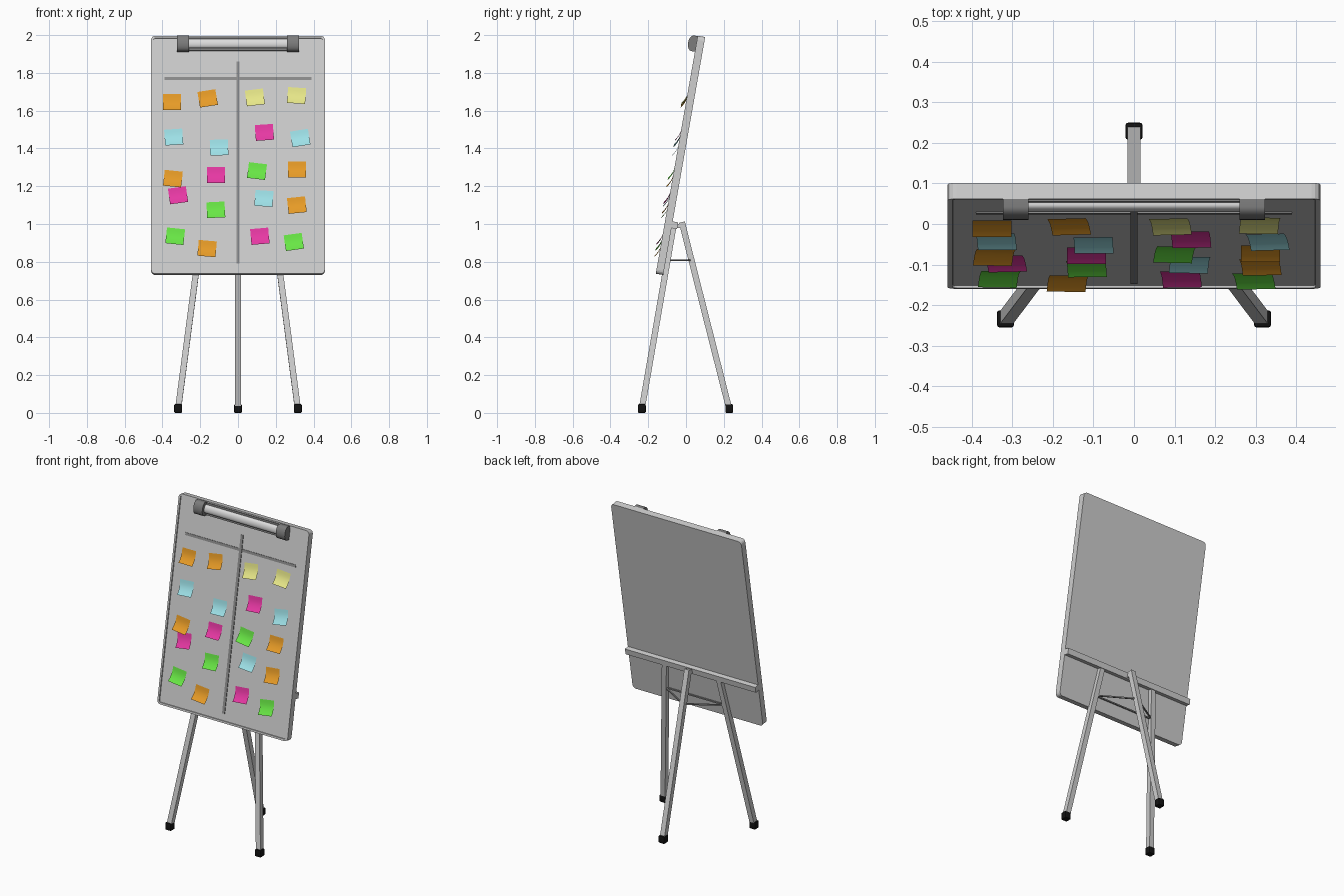
import bpy, bmesh, math
from mathutils import Matrix, Vector

cube = bpy.data.objects.get("Cube")
if cube:
    bpy.data.objects.remove(cube)


def material(name, r, g, b, rough=0.6):
    m = bpy.data.materials.new(name)
    m.use_nodes = True
    m.diffuse_color = (r, g, b, 1)
    shader = m.node_tree.nodes["Principled BSDF"]
    shader.inputs["Base Color"].default_value = (r, g, b, 1)
    shader.inputs["Roughness"].default_value = rough
    return m


GREY = material("light grey", 0.62, 0.62, 0.62)
PALE = material("pale grey", 0.72, 0.72, 0.72)
LINE = material("line grey", 0.27, 0.27, 0.27)
DARK = material("clip grey", 0.2, 0.2, 0.2)
BLACK = material("rubber black", 0.006, 0.006, 0.006)
ORANGE = material("orange paper", 0.8, 0.33, 0.02)
YELLOW = material("yellow paper", 0.8, 0.8, 0.25)
CYAN = material("cyan paper", 0.34, 0.75, 0.8)
PINK = material("pink paper", 0.8, 0.04, 0.37)
GREEN = material("green paper", 0.14, 0.8, 0.06)

# Board frame: origin at the lower front edge, x across, y backward, z up the slope
TILT = math.radians(10)
BOARD = Matrix.Translation((0, -0.16, 0.737)) @ Matrix.Rotation(-TILT, 4, "X")
WIDTH, HEIGHT, THICK, RECESS = 0.92, 1.279, 0.04, 0.006


def finish(bm, name, mat, matrix=Matrix()):
    bmesh.ops.recalc_face_normals(bm, faces=bm.faces)
    mesh = bpy.data.meshes.new(name)
    bm.to_mesh(mesh)
    bm.free()
    mesh.materials.append(mat)
    ob = bpy.data.objects.new(name, mesh)
    bpy.context.collection.objects.link(ob)
    ob.matrix_world = matrix
    return ob


def box_mesh(size, center=(0, 0, 0)):
    bm = bmesh.new()
    bmesh.ops.create_cube(bm, size=1)
    bmesh.ops.scale(bm, vec=size, verts=bm.verts)
    bmesh.ops.translate(bm, vec=center, verts=bm.verts)
    return bm


def box(name, size, center, mat, matrix=Matrix(), bevel=0):
    bm = box_mesh(size, center)
    if bevel:
        bmesh.ops.bevel(bm, geom=bm.edges[:], offset=bevel, segments=2,
                        affect="EDGES", profile=0.5)
    return finish(bm, name, mat, matrix)


def beam(name, start, end, size, mat):
    start, end = Vector(start), Vector(end)
    z = (end - start).normalized()
    side = Vector((0, 1, 0)) if abs(z.x) > 0.7 else Vector((1, 0, 0))
    x = (side - z * side.dot(z)).normalized()
    rot = Matrix((x, z.cross(x), z)).transposed().to_4x4()
    length = (end - start).length
    return box(name, (size, size, length), (0, 0, length / 2), mat,
               Matrix.Translation(start) @ rot)


def profile_bar(name, points, x0, x1, mat, matrix):
    """Extrude a (y, z) outline along x."""
    bm = bmesh.new()
    face = bm.faces.new([bm.verts.new((x0, y, z)) for y, z in points])
    new = bmesh.ops.extrude_face_region(bm, geom=[face])["geom"]
    bmesh.ops.translate(bm, vec=(x1 - x0, 0, 0),
                        verts=[v for v in new if isinstance(v, bmesh.types.BMVert)])
    return finish(bm, name, mat, matrix)


# Board: rounded corners, thin raised rim and sunken front panel
bm = box_mesh((WIDTH, THICK, HEIGHT), (0, THICK / 2, HEIGHT / 2))
corners = [e for e in bm.edges if abs(e.verts[0].co.y - e.verts[1].co.y) > THICK / 2]
bmesh.ops.bevel(bm, geom=corners, offset=0.022, segments=4, affect="EDGES", profile=0.5)
bm.normal_update()
front = min(bm.faces, key=lambda f: f.calc_center_median().y)
bmesh.ops.inset_region(bm, faces=[front], thickness=0.012)
bmesh.ops.inset_region(bm, faces=[front], thickness=0.001, depth=-RECESS)
finish(bm, "board", GREY, BOARD)

# Dividing lines on the panel
box("vertical_divider", (0.018, 0.008, 1.085), (0, RECESS, 0.598), LINE, BOARD)
box("horizontal_divider", (0.78, 0.006, 0.016), (0, RECESS, 1.049), LINE, BOARD)

# Paper clip: backing plate, pale rounded bar and two dark end caps
box("clip_plate", (0.54, 0.012, 0.074), (0, 0, 1.235), DARK, BOARD)


def rounded_profile(depth, low, high):
    mid, half = (low + high) / 2, (high - low) / 2
    arc = [math.radians(a) for a in range(-90, 91, 18)]
    return ([(RECESS, low)]
            + [(-depth * 0.45 - depth * 0.55 * math.cos(a), mid + half * math.sin(a)) for a in arc]
            + [(RECESS, high)])


profile_bar("clip_bar", rounded_profile(0.025, 1.211, 1.261), -0.262, 0.262, PALE, BOARD)
for side, name in ((-1, "right_clip_cap"), (1, "left_clip_cap")):
    profile_bar(name, rounded_profile(0.044, 1.193, 1.277),
                side * 0.26, side * 0.323, DARK, BOARD)

# Sticky notes: (colour, x, height above ground, turn in degrees)
notes = [
    (ORANGE, -0.35, 1.64, 0), (ORANGE, -0.16, 1.66, 9),
    (YELLOW, 0.09, 1.665, 7), (YELLOW, 0.31, 1.675, -4),
    (CYAN, -0.34, 1.455, 4), (PINK, 0.14, 1.48, 4),
    (CYAN, 0.33, 1.45, 9), (CYAN, -0.10, 1.4, 2),
    (ORANGE, -0.345, 1.235, -6), (PINK, -0.117, 1.255, 0),
    (GREEN, 0.10, 1.275, -7), (ORANGE, 0.312, 1.283, 0),
    (PINK, -0.317, 1.147, 8), (GREEN, -0.117, 1.07, 3),
    (CYAN, 0.137, 1.13, -4), (ORANGE, 0.312, 1.095, 6),
    (GREEN, -0.333, 0.93, -6), (ORANGE, -0.164, 0.865, -5),
    (PINK, 0.116, 0.93, 5), (GREEN, 0.296, 0.9, 8),
]
NOTE, ROWS = 0.096, 6
for i, (mat, x, height, turn) in enumerate(notes):
    bm = bmesh.new()
    rows = []
    for r in range(ROWS + 1):
        t = r / ROWS
        curl = 0.003 + 0.025 * max(0, t - 0.25) ** 2 / 0.5625
        z = NOTE * (0.5 - t * 0.93)
        rows.append([bm.verts.new((s * NOTE / 2, -curl, z)) for s in (-1, 1)])
    for a, b in zip(rows, rows[1:]):
        bm.faces.new((a[0], b[0], b[1], a[1]))
    # Thin sheet of paper curling off the board
    bmesh.ops.solidify(bm, geom=bm.faces[:], thickness=0.001)
    place = (Matrix.Translation((x, RECESS - (0.001 if i % 2 else 0.002),
                                 (height - 0.737) / math.cos(TILT)))
             @ Matrix.Rotation(math.radians(-turn), 4, "Y"))
    finish(bm, f"sticky_note_{i + 1}", mat, BOARD @ place)

# Rear rail that carries the board
box("rear_rail", (0.92, 0.03, 0.036), (0, THICK + 0.015, 0.27), GREY, BOARD)

# Tripod legs with rubber feet
legs = {
    "front_right_leg": ((-0.317, -0.234, 0.02), (-0.19, -0.066, 0.99)),
    "front_left_leg": ((0.317, -0.234, 0.02), (0.19, -0.066, 0.99)),
    "rear_leg": ((0, 0.229, 0.02), (0, -0.022, 1.01)),
}
for name, (foot, top) in legs.items():
    beam(name, foot, top, 0.032, GREY)
    box(name.replace("leg", "foot"), (0.042, 0.042, 0.046),
        (foot[0], foot[1], 0.023), BLACK, bevel=0.006)
box("hinge", (0.026, 0.045, 0.02), (0, -0.035, 0.99), GREY)

# Brace rods tying the three legs together
joints = [Vector(f).lerp(Vector(t), (0.808 - f[2]) / (t[2] - f[2])) for f, t in legs.values()]
for i, name in enumerate(("cross_brace", "left_brace", "right_brace")):
    beam(name, joints[i], joints[(i + 1) % 3], 0.008, LINE)

# Smooth the curved parts while keeping edges sharp
bpy.ops.object.select_all(action="DESELECT")
for ob in bpy.context.collection.objects:
    if ob.type == "MESH" and ("clip" in ob.name or "note" in ob.name or "foot" in ob.name):
        ob.select_set(True)
        bpy.context.view_layer.objects.active = ob
bpy.ops.object.shade_smooth_by_angle(angle=math.radians(35))
